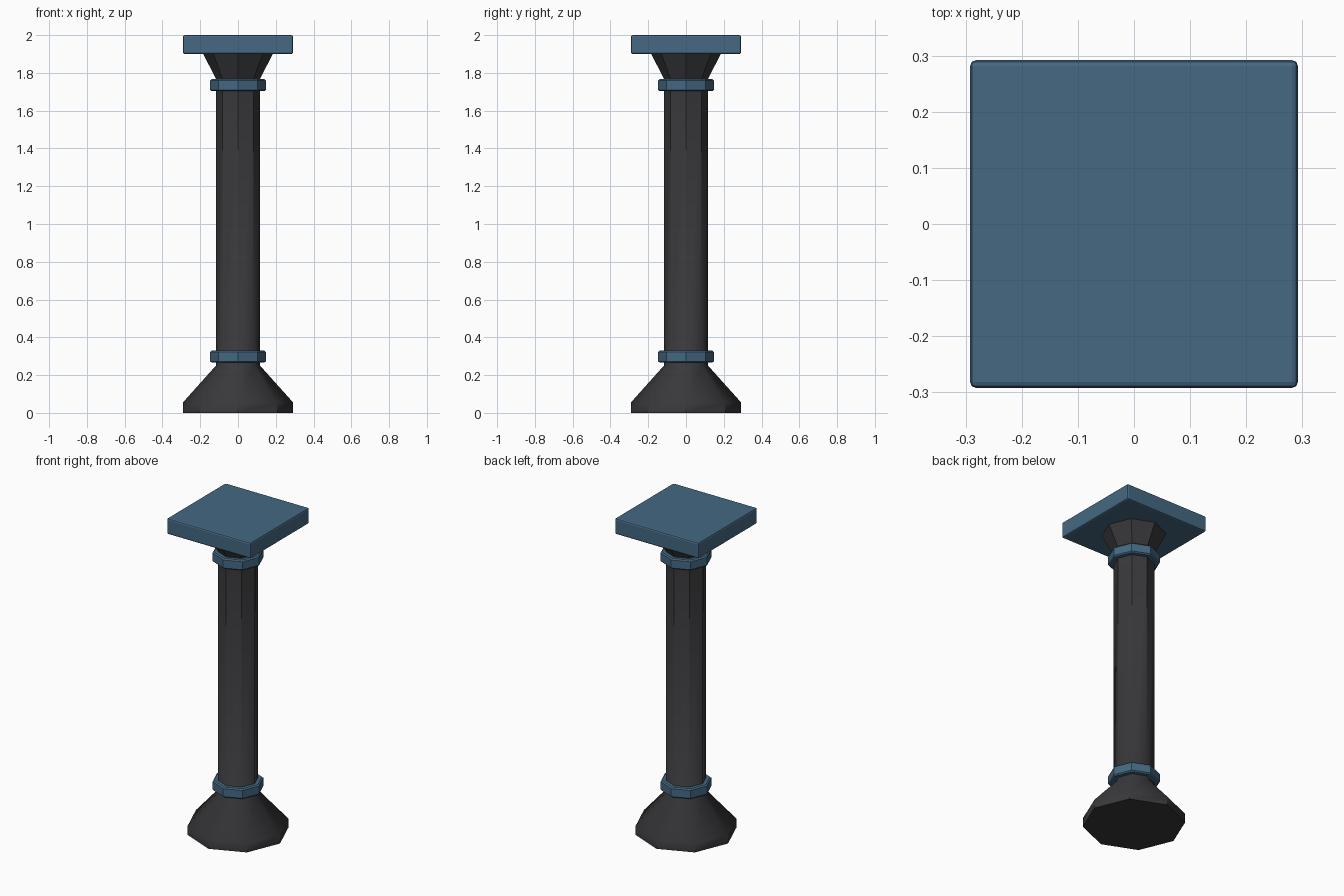
import bpy, bmesh, math

if "Cube" in bpy.data.objects:
    bpy.data.objects.remove(bpy.data.objects["Cube"])


def material(name, rgb):
    m = bpy.data.materials.new(name)
    m.diffuse_color = (*rgb, 1)
    m.use_nodes = True
    m.node_tree.nodes["Principled BSDF"].inputs["Base Color"].default_value = m.diffuse_color
    return m


dark = material("charcoal", (0.04, 0.039, 0.043))
blue = material("slate blue", (0.058, 0.14, 0.225))


def add_object(name, bm, mat, limit=None):
    bmesh.ops.recalc_face_normals(bm, faces=bm.faces)
    if limit is not None:
        for f in bm.faces:
            f.smooth = True
        for e in bm.edges:
            e.smooth = e.calc_face_angle(0) < math.radians(limit)
    me = bpy.data.meshes.new(name)
    bm.to_mesh(me)
    bm.free()
    me.materials.append(mat)
    ob = bpy.data.objects.new(name, me)
    bpy.context.collection.objects.link(ob)
    return ob


def octagon_lathe(name, profile, mat, limit=None, sides=8):
    """Capped eight-sided lathe from (radius, height) points."""
    bm = bmesh.new()
    loops = [[bm.verts.new((r * math.cos(2 * math.pi * i / sides),
                            r * math.sin(2 * math.pi * i / sides), z))
              for i in range(sides)] for r, z in profile]
    for a, b in zip(loops, loops[1:]):
        for i in range(sides):
            j = (i + 1) % sides
            bm.faces.new((a[i], a[j], b[j], b[i]))
    bm.faces.new(loops[0])
    bm.faces.new(loops[-1])
    return add_object(name, bm, mat, limit)


# Flared foot and shaft in one piece
octagon_lathe("foot_and_shaft", [(0.292, 0), (0.292, 0.055), (0.117, 0.25),
                                 (0.117, 1.78)], dark, 42)

# Flared capital under the slab
octagon_lathe("capital", [(0.117, 1.77), (0.187, 1.905)], dark)

# Two collars
for name, z in (("lower_collar", 0.298), ("upper_collar", 1.735)):
    octagon_lathe(name, [(0.105, z - 0.032), (0.139, z - 0.032), (0.147, z - 0.025),
                         (0.147, z + 0.025), (0.139, z + 0.032), (0.105, z + 0.032)],
                  blue)

# Square top slab with softened edges
bm = bmesh.new()
bmesh.ops.create_cube(bm, size=1)
for v in bm.verts:
    v.co = (v.co.x * 0.584, v.co.y * 0.584, v.co.z * 0.1 + 1.95)
bmesh.ops.bevel(bm, geom=bm.edges[:], offset=0.01, segments=2, profile=0.5,
                affect='EDGES')
add_object("top_slab", bm, blue)
